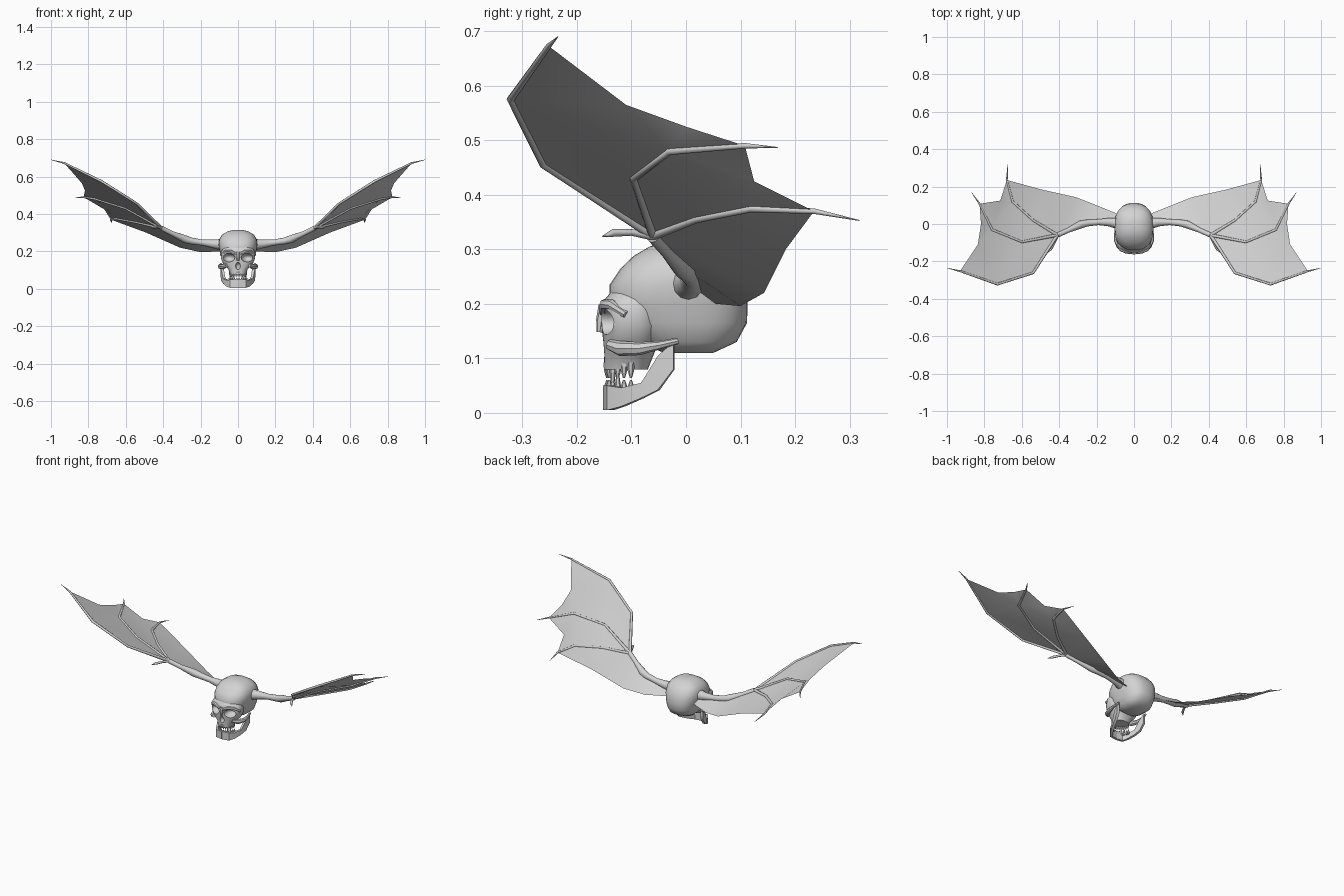
import bpy, bmesh, math
from mathutils import Vector

if "Cube" in bpy.data.objects:
    bpy.data.objects.remove(bpy.data.objects["Cube"])

GREY = (0.65, 0.65, 0.65, 1)
bone = bpy.data.materials.new("bone grey")
bone.use_nodes = True
bone.diffuse_color = GREY
bone.node_tree.nodes["Principled BSDF"].inputs["Base Color"].default_value = GREY


def finish(name, bm, mirror=False, angle=40, cutters=(), thick=0):
    """Turn a bmesh into a smooth shaded object with its modifiers applied."""
    mesh = bpy.data.meshes.new(name)
    bm.to_mesh(mesh)
    bm.free()
    ob = bpy.data.objects.new(name, mesh)
    bpy.context.collection.objects.link(ob)
    mesh.materials.append(bone)
    if thick:
        ob.modifiers.new("thickness", 'SOLIDIFY').thickness = thick
        ob.modifiers["thickness"].offset = 0
    if mirror:
        ob.modifiers.new("mirror", 'MIRROR').use_clip = True
    for c in cutters:
        cut = ob.modifiers.new("cut", 'BOOLEAN')
        cut.operation, cut.object, cut.solver = 'DIFFERENCE', c, 'EXACT'
    bpy.ops.object.select_all(action='DESELECT')
    ob.select_set(True)
    bpy.context.view_layer.objects.active = ob
    bpy.ops.object.convert(target='MESH')
    bpy.ops.object.shade_smooth_by_angle(angle=math.radians(angle))
    return ob


def loft(bm, rings):
    """Skin a list of closed rings and cap the ends."""
    rows = [[bm.verts.new(p) for p in ring] for ring in rings]
    n = len(rows[0])
    for a, b in zip(rows, rows[1:]):
        for i in range(n):
            bm.faces.new((a[i], a[(i + 1) % n], b[(i + 1) % n], b[i]))
    bm.faces.new(rows[0][::-1])
    bm.faces.new(rows[-1])
    bmesh.ops.recalc_face_normals(bm, faces=bm.faces)


def slab(z, w, front, back, power=2.5, n=32):
    """Horizontal rounded ring for the skull."""
    ring = []
    for i in range(n):
        a = 2 * math.pi * i / n
        c, s = math.cos(a), math.sin(a)
        x = math.copysign(abs(c) ** (2 / power), c) * w
        y = math.copysign(abs(s) ** (2 / power), s) * (back - front) / 2
        ring.append((x, y + (front + back) / 2, z))
    return ring


def tube(bm, path, radii, n=8):
    """Tapered tube along a path."""
    pts = [Vector(p) for p in path]
    rings = []
    for i, p in enumerate(pts):
        d = (pts[min(i + 1, len(pts) - 1)] - pts[max(i - 1, 0)]).normalized()
        ref = Vector((0, 0, 1)) if abs(d.z) < 0.9 else Vector((1, 0, 0))
        u = d.cross(ref).normalized()
        v = d.cross(u)
        rings.append([p + radii[i] * (u * math.cos(t) + v * math.sin(t))
                      for t in (2 * math.pi * k / n for k in range(n))])
    loft(bm, rings)


def cutter(name, loc, scale):
    bpy.ops.mesh.primitive_uv_sphere_add(segments=20, ring_count=12, location=loc)
    ob = bpy.context.object
    ob.name, ob.scale, ob.hide_render = name, scale, True
    return ob


# Skull: cranium and face, hollowed for eyes and nose
holes = [cutter("eye_cutter", (s * 0.05, -0.155, 0.167), (0.033, 0.05, 0.024)) for s in (-1, 1)]
holes.append(cutter("nose_cutter", (0, -0.155, 0.122), (0.013, 0.03, 0.02)))

bm = bmesh.new()
loft(bm, [slab(*r) for r in (
    (0.11, 0.05, -0.04, 0.05), (0.13, 0.077, -0.09, 0.093), (0.165, 0.088, -0.125, 0.112),
    (0.2, 0.098, -0.14, 0.113), (0.235, 0.104, -0.14, 0.108), (0.265, 0.1, -0.12, 0.094),
    (0.288, 0.086, -0.096, 0.074), (0.305, 0.06, -0.067, 0.048), (0.314, 0.03, -0.04, 0.02))])
finish("cranium", bm, cutters=holes)

bm = bmesh.new()
loft(bm, [slab(*r) for r in (
    (0.08, 0.042, -0.15, -0.07), (0.105, 0.052, -0.15, -0.06), (0.13, 0.078, -0.152, -0.05),
    (0.16, 0.09, -0.155, -0.04), (0.19, 0.092, -0.156, -0.04), (0.207, 0.086, -0.15, -0.04),
    (0.225, 0.07, -0.135, -0.04))])
finish("face", bm, cutters=holes)
for h in holes:
    bpy.data.objects.remove(h)

# Nose bridge, brows and cheekbones
bm = bmesh.new()
tube(bm, [(0, -0.148, 0.195), (0, -0.155, 0.17), (0, -0.158, 0.148)], [0.013, 0.01, 0.006])
finish("nose_bridge", bm)
bm = bmesh.new()
tube(bm, [(0.012, -0.151, 0.186), (0.04, -0.149, 0.199), (0.07, -0.136, 0.198), (0.09, -0.11, 0.18)],
     [0.009, 0.01, 0.01, 0.007])
finish("brows", bm, mirror=True)
bm = bmesh.new()
tube(bm, [(0.06, -0.14, 0.125), (0.08, -0.12, 0.118), (0.096, -0.085, 0.118),
          (0.098, -0.05, 0.124), (0.09, -0.015, 0.132)], [0.01, 0.014, 0.012, 0.008, 0.006])
finish("cheekbones", bm, mirror=True)

# Lower jaw: a bent wall of (x, y, bottom, top) sections
jaw = [(0, -0.145, 0.005, 0.05), (0.038, -0.139, 0.005, 0.05), (0.055, -0.115, 0.012, 0.046),
       (0.073, -0.08, 0.027, 0.055), (0.083, -0.05, 0.042, 0.105), (0.088, -0.022, 0.08, 0.13)]
bm = bmesh.new()
rows = [[bm.verts.new((x, y, lo + (hi - lo) * t)) for t in (0, 0.5, 1)] for x, y, lo, hi in jaw]
for a, b in zip(rows, rows[1:]):
    for i in (0, 1):
        bm.faces.new((a[i], b[i], b[i + 1], a[i + 1]))
finish("lower_jaw", bm, mirror=True, thick=0.014)

# Teeth around both jaws, the upper canines longest
bm = bmesh.new()
for i in range(6):
    a = math.radians(8 + 15 * i)
    x, y = 0.043 * math.sin(a), -0.095 - 0.05 * math.cos(a)
    tip = 0.042 if i == 2 else 0.064
    tube(bm, [(x, y, 0.092), (x, y, 0.078), (x, y, tip)], [0.007, 0.006, 0.002], 6)
    tip = 0.074 if i == 3 else 0.06
    tube(bm, [(x * 1.1, y, 0.035), (x * 1.1, y, 0.048), (x * 1.1, y, tip)], [0.006, 0.006, 0.002], 6)
finish("teeth", bm, mirror=True)

# Wing bones
wrist = (0.41, -0.06, 0.325)
arm = [(0.07, 0, 0.235), (0.13, 0.01, 0.24), (0.19, 0.01, 0.247), (0.25, 0.005, 0.256),
       (0.285, -0.003, 0.266), (0.35, -0.033, 0.295), wrist]
fingers = [
    [wrist, (0.54, -0.262, 0.455), (0.73, -0.322, 0.575), (0.93, -0.252, 0.673), (1, -0.235, 0.69)],
    [wrist, (0.6, -0.096, 0.43), (0.76, -0.03, 0.48), (0.826, 0.108, 0.49), (0.868, 0.168, 0.487)],
    [wrist, (0.54, 0.02, 0.355), (0.65, 0.12, 0.375), (0.68, 0.235, 0.37), (0.675, 0.318, 0.353)]]
bm = bmesh.new()
tube(bm, arm, [0.034, 0.023, 0.016, 0.018, 0.021, 0.013, 0.013], 12)
finish("wing_arms", bm, mirror=True, angle=60)
bm = bmesh.new()
for f in fingers:
    tube(bm, f, [0.009, 0.007, 0.007, 0.005, 0.0008])
finish("wing_fingers", bm, mirror=True, angle=60)
bm = bmesh.new()
tube(bm, [wrist, (0.425, -0.1, 0.331), (0.445, -0.135, 0.33), (0.462, -0.153, 0.324)],
     [0.009, 0.006, 0.007, 0.001])
finish("thumb_claws", bm, mirror=True, angle=60)

# Wing skin stretched between the fingers, the arm and the scalloped rear edge
f1, f2, f3 = fingers
edge = [(0.49, 0.183, 0.3), (0.31, 0.143, 0.22), (0.2, 0.1, 0.196), (0.09, 0.055, 0.2)]
panels = [
    (wrist, f1[1], f2[1]), (f1[1], f1[2], f2[2], f2[1]),
    (f1[2], f1[3], (0.835, -0.11, 0.565), (0.818, 0, 0.525), f2[3], f2[2]),
    (wrist, f2[1], f3[1]), (f2[1], f2[2], f3[2], f3[1]),
    (f2[2], f2[3], (0.715, 0.125, 0.425), f3[3], f3[2]),
    (f3[1], f3[2], f3[3], edge[0]), (wrist, f3[1], edge[0]),
    (wrist, edge[0], edge[1], arm[4]), (arm[4], edge[1], edge[2], arm[2]),
    (arm[2], edge[2], edge[3], arm[0])]
bm = bmesh.new()
for p in panels:
    bm.faces.new([bm.verts.new(q) for q in p])
bmesh.ops.remove_doubles(bm, verts=bm.verts, dist=0.0005)
bmesh.ops.triangulate(bm, faces=[f for f in bm.faces if len(f.verts) > 3])
bm.normal_update()
bmesh.ops.reverse_faces(bm, faces=[f for f in bm.faces if f.normal.z < 0])
finish("wing_skin", bm, mirror=True, angle=50)
